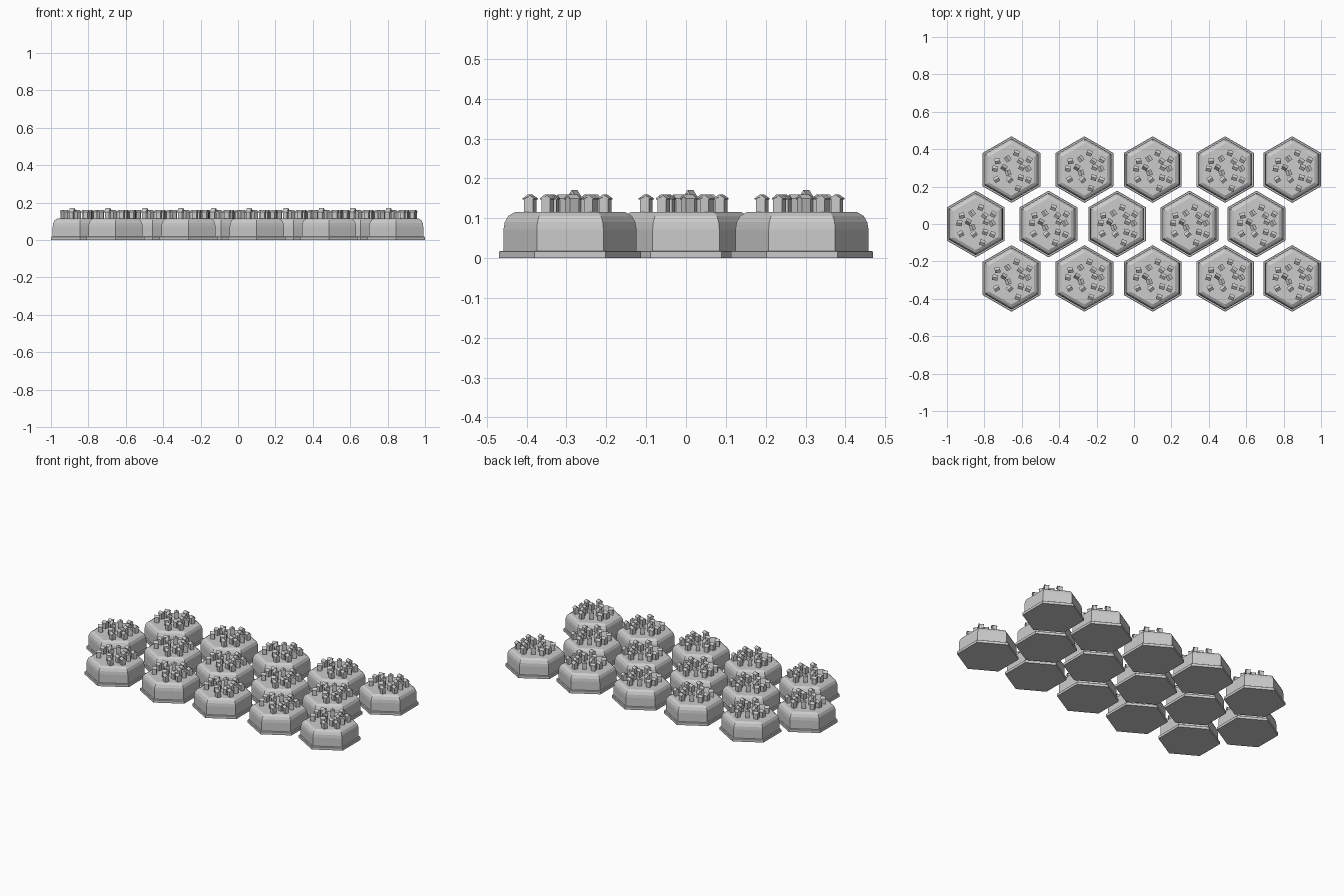
import bpy, bmesh, math
from mathutils import Matrix, Vector

if "Cube" in bpy.data.objects:
    bpy.data.objects.remove(bpy.data.objects["Cube"])


def new_mesh(name, bm):
    bmesh.ops.recalc_face_normals(bm, faces=bm.faces)
    me = bpy.data.meshes.new(name)
    bm.to_mesh(me)
    bm.free()
    return me


def place(name, me, loc):
    ob = bpy.data.objects.new(name, me)
    ob.location = loc
    bpy.context.collection.objects.link(ob)


def hex_stack(bm, profile):
    # closed solid from (radius, z) hexagon rings, corners pointing along y
    rings = [[bm.verts.new((r * math.sin(k * math.pi / 3), r * math.cos(k * math.pi / 3), z))
              for k in range(6)] for r, z in profile]
    for a, b in zip(rings, rings[1:]):
        for k in range(6):
            j = (k + 1) % 6
            bm.faces.new((a[k], a[j], b[j], b[k]))
    bm.faces.new(rings[0])
    bm.faces.new(rings[-1])


def prism(bm, pts, length, mat):
    # gable-end outline in local xz, extruded along local y
    ends = [[bm.verts.new(mat @ Vector((x, s * length / 2, z))) for x, z in pts] for s in (-1, 1)]
    n = len(pts)
    for k in range(n):
        j = (k + 1) % n
        bm.faces.new((ends[0][k], ends[0][j], ends[1][j], ends[1][k]))
    bm.faces.new(ends[0])
    bm.faces.new(ends[1])


# hexagonal island: plinth lip, upright wall, rounded shoulder, flat top
bm = bmesh.new()
hex_stack(bm, [(0.178, 0), (0.178, 0.016), (0.175, 0.018), (0.167, 0.018), (0.167, 0.072),
               (0.164, 0.09), (0.155, 0.106), (0.139, 0.115)])
island = new_mesh("hex_island", bm)

# cluster of little houses: x, y, turn in degrees, extra height
HOUSES = [(0.027, 0.088, 70, 0), (0.094, 0.052, 60, 0), (-0.02, 0.058, 35, 0),
          (-0.075, 0.045, 100, 0), (0.048, 0.045, 55, 0), (-0.088, 0.005, 80, 0),
          (-0.04, 0.011, 60, 0.011), (-0.018, -0.018, 20, 0), (0.055, 0.012, 65, 0),
          (0.088, 0.005, 30, 0), (-0.01, -0.054, 130, 0), (-0.08, -0.052, 120, 0),
          (0.05, -0.043, 75, 0), (0.09, -0.056, 65, 0), (0.035, -0.1, 70, 0)]
walls, roofs = bmesh.new(), bmesh.new()
for x, y, a, h in HOUSES:
    m = Matrix.Translation((x, y, 0.114)) @ Matrix.Rotation(math.radians(a), 4, 'Z')
    w, t = 0.012, 0.036
    prism(walls, [(-w, 0), (w, 0), (w, t), (0, t + 0.005 + h * 0.8), (-w, t)], 0.025, m)
    e = 0.015
    prism(roofs, [(-e, t - 0.003), (0, t + 0.004 + h * 0.8), (e, t - 0.003),
                  (e, t), (0, t + 0.010 + h), (-e, t)], 0.029, m)
house_walls = new_mesh("house_walls", walls)
house_roofs = new_mesh("house_roofs", roofs)

# three staggered rows of five islands
OUTER = [-0.655, -0.265, 0.1, 0.487, 0.846]
MIDDLE = [-0.846, -0.457, -0.09, 0.297, 0.655]
for row, (y, xs) in enumerate([(-0.291, OUTER), (0, MIDDLE), (0.291, OUTER)]):
    for col, x in enumerate(xs):
        for me in (island, house_walls, house_roofs):
            place(f"{me.name}_{row}_{col}", me, (x, y, 0))
